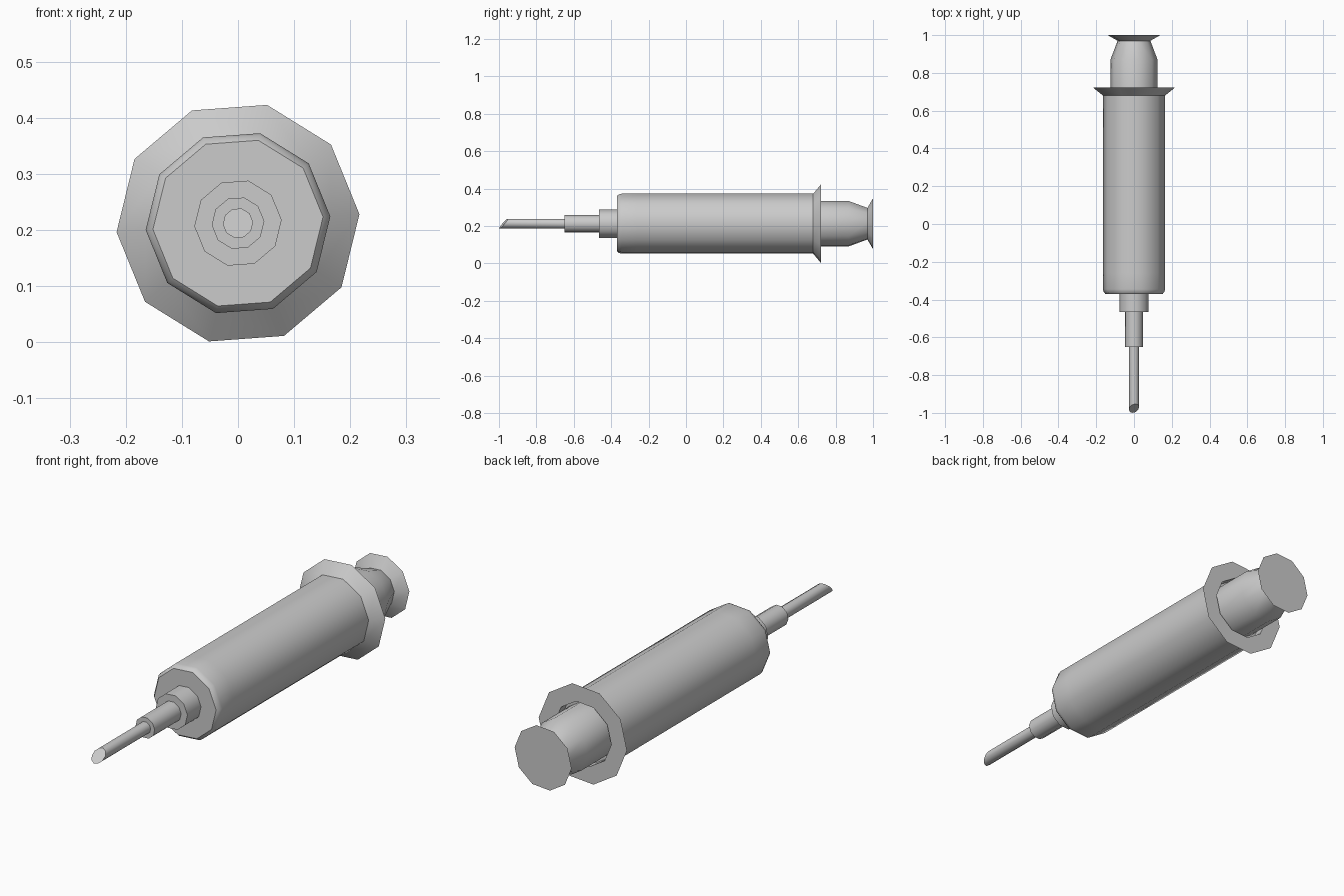
import bpy, bmesh, math
from mathutils import Vector

if "Cube" in bpy.data.objects:
    bpy.data.objects.remove(bpy.data.objects["Cube"])

SIDES = 10
PHASE = math.radians(4.2)
AXIS_Z = 0.212


def lathe(name, profile, tip_slope=None):
    """Closed ten-sided part turned about the y axis; profile is (y, radius)."""
    bm = bmesh.new()
    rings = []
    for y, r in profile:
        ring = []
        for i in range(SIDES):
            a = PHASE + i * math.tau / SIDES
            ring.append(bm.verts.new((r * math.cos(a), y, AXIS_Z + r * math.sin(a))))
        rings.append(ring)
    for a, b in zip(rings, rings[1:]):
        for i in range(SIDES):
            j = (i + 1) % SIDES
            bm.faces.new((a[i], a[j], b[j], b[i]))
    bm.faces.new(rings[0])
    bm.faces.new(rings[-1])
    # Slanted cut across the first ring
    if tip_slope:
        for v in rings[0]:
            v.co.y += tip_slope[0] * v.co.x + tip_slope[1] * (v.co.z - AXIS_Z)
    bmesh.ops.recalc_face_normals(bm, faces=bm.faces)
    mesh = bpy.data.meshes.new(name)
    bm.to_mesh(mesh)
    bm.free()
    ob = bpy.data.objects.new(name, mesh)
    bpy.context.collection.objects.link(ob)
    bpy.ops.object.select_all(action='DESELECT')
    ob.select_set(True)
    bpy.context.view_layer.objects.active = ob
    bpy.ops.object.shade_smooth_by_angle(angle=math.radians(42))
    return ob


# Needle with slanted point
lathe("needle", [(-0.976, 0.027), (-0.64, 0.027)], tip_slope=(0.25, 0.85))
# Stepped needle hub
lathe("needle_hub", [(-0.65, 0.047), (-0.45, 0.047)])
lathe("hub_collar", [(-0.465, 0.078), (-0.36, 0.078)])
# Rounded front cap
lathe("front_cap", [(-0.37, 0.152), (-0.36, 0.161), (-0.345, 0.165), (-0.26, 0.165)])
# Barrel with flared finger flange and a shallow recess around the plunger
lathe("barrel", [(-0.26, 0.165), (0.68, 0.165), (0.722, 0.217),
                 (0.722, 0.14), (0.68, 0.14)])
# Plunger with tapered neck and flared thumb pad
lathe("plunger", [(0.67, 0.125), (0.87, 0.125), (0.97, 0.087), (1.0, 0.14)])
